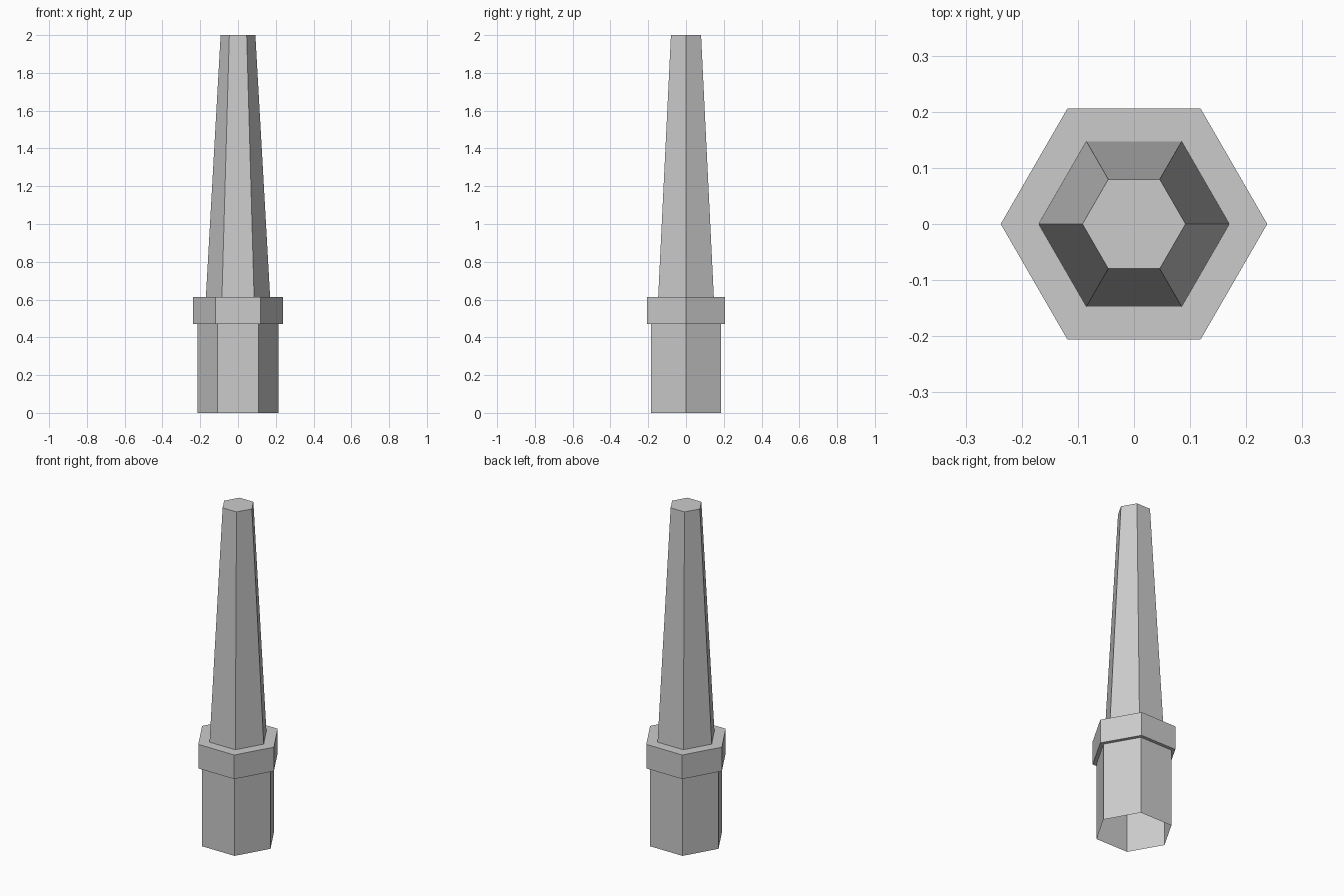
import bpy
import bmesh
from math import cos, sin, tau

if "Cube" in bpy.data.objects:
    bpy.data.objects.remove(bpy.data.objects["Cube"], do_unlink=True)

SIDES = 6

grey = bpy.data.materials.new("plain grey")
grey.use_nodes = True
grey.diffuse_color = (0.6, 0.6, 0.6, 1)
grey.node_tree.nodes["Principled BSDF"].inputs["Base Color"].default_value = (0.6, 0.6, 0.6, 1)


def hex_shell(name, profile, cap_top=False):
    """Six-sided flat shell through (radius, height) rings, ordered upward."""
    bm = bmesh.new()
    rings = []
    for radius, z in profile:
        angles = [tau * i / SIDES for i in range(SIDES)]
        rings.append([bm.verts.new((radius * cos(a), radius * sin(a), z)) for a in angles])
    for low, high in zip(rings, rings[1:]):
        for i in range(SIDES):
            j = (i + 1) % SIDES
            bm.faces.new((low[i], low[j], high[j], high[i]))
    if cap_top:
        bm.faces.new(rings[-1])
    mesh = bpy.data.meshes.new(name)
    bm.to_mesh(mesh)
    bm.free()
    mesh.materials.append(grey)
    obj = bpy.data.objects.new(name, mesh)
    bpy.context.collection.objects.link(obj)
    return obj


SOCKET_R, COLLAR_R, SPIKE_R, TIP_R = 0.215, 0.2375, 0.17, 0.092
COLLAR_LOW, COLLAR_HIGH, TOP = 0.47, 0.614, 2.0

# Hollow socket, open underneath
hex_shell("socket", [(SOCKET_R, 0), (SOCKET_R, COLLAR_LOW)])

# Collar with its lower and upper ledges
hex_shell("collar", [(SOCKET_R, COLLAR_LOW), (COLLAR_R, COLLAR_LOW),
                     (COLLAR_R, COLLAR_HIGH), (SPIKE_R, COLLAR_HIGH)])

# Tapered shaft with a flat tip
hex_shell("tapered_shaft", [(SPIKE_R, COLLAR_HIGH), (TIP_R, TOP)], cap_top=True)
